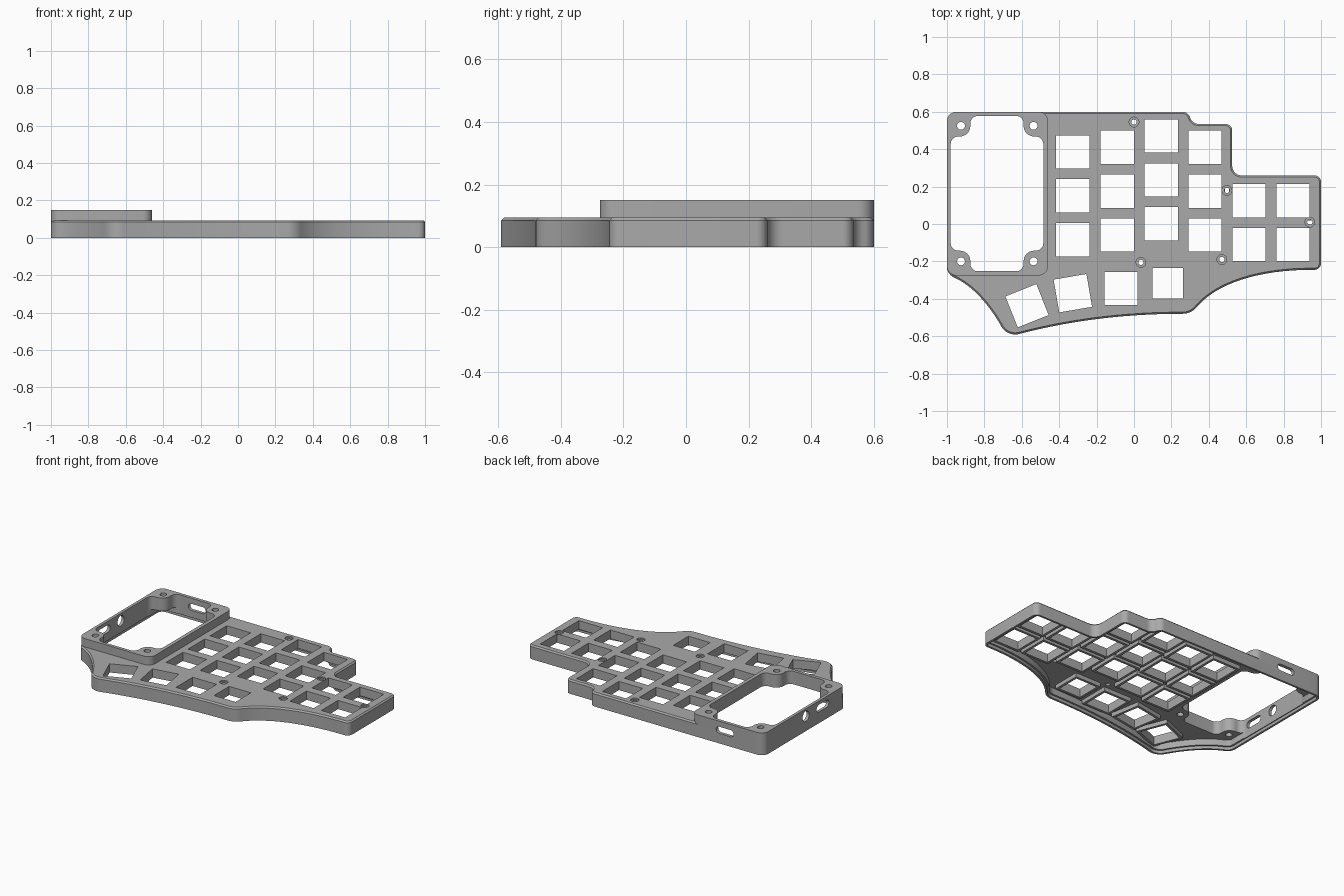
import bpy, bmesh
from math import pi, cos, sin
from mathutils import Matrix, Vector

cube = bpy.data.objects.get("Cube")
if cube:
    bpy.data.objects.remove(cube)

grey = bpy.data.materials.new("matte grey")
grey.use_nodes = True
grey.diffuse_color = (0.4, 0.4, 0.4, 1)
grey.node_tree.nodes["Principled BSDF"].inputs["Base Color"].default_value = (0.4, 0.4, 0.4, 1)


def arc_path(arcs, steps=8):
    """Arcs of (start, control, end), joined by straight lines."""
    points = []
    for x0, y0, cx, cy, x1, y1 in arcs:
        a, c, b = Vector((x0, y0)), Vector((cx, cy)), Vector((x1, y1))
        w = sin((a - c).angle(b - c) / 2)
        n = steps * 2 if (a - b).length > 0.2 else steps
        for i in range(n + 1):
            t = i / n
            k0, k1, k2 = (1 - t) ** 2, 2 * w * t * (1 - t), t * t
            points.append((a * k0 + c * k1 + b * k2) / (k0 + k1 + k2))
    return [p for i, p in enumerate(points) if (p - points[i - 1]).length > 1e-4]


def rounded_rect(w, h, r, steps=8):
    x, y = w / 2, h / 2
    return arc_path([(x, y - r, x, y, x - r, y), (r - x, y, -x, y, -x, y - r),
                     (-x, r - y, -x, -y, r - x, -y), (x - r, -y, x, -y, x, r - y)], steps)


def circle(r, n=24):
    return [Vector((r * cos(2 * pi * i / n), r * sin(2 * pi * i / n))) for i in range(n)]


def square(s):
    return [Vector((x * s / 2, y * s / 2)) for x, y in ((1, 1), (-1, 1), (-1, -1), (1, -1))]


def inset_path(path, d):
    """Move every point inward along its mitred normal."""
    centre = sum(p.cross(path[i - 1]) for i, p in enumerate(path))
    side = 1 if centre < 0 else -1
    result = []
    for i, p in enumerate(path):
        u = (p - path[i - 1]).normalized()
        v = (path[(i + 1) % len(path)] - p).normalized()
        n = Vector((-u.y - v.y, u.x + v.x)).normalized() * side
        result.append(p + n * d / max(0.5, abs(n.dot(Vector((-u.y, u.x))))))
    return result


def add_prism(bm, path, layers, matrix=Matrix()):
    """Stack rings of (height, inset) and cap both ends."""
    rings = []
    for z, d in layers:
        ring = inset_path(path, d) if d else path
        rings.append([bm.verts.new(matrix @ Vector((p.x, p.y, z))) for p in ring])
    n = len(path)
    for low, high in zip(rings, rings[1:]):
        for i in range(n):
            bm.faces.new((low[i], low[(i + 1) % n], high[(i + 1) % n], high[i]))
    bm.faces.new(rings[0][::-1])
    bm.faces.new(rings[-1])


def build(name, prisms):
    bm = bmesh.new()
    for args in prisms:
        add_prism(bm, *args)
    bmesh.ops.recalc_face_normals(bm, faces=bm.faces)
    mesh = bpy.data.meshes.new(name)
    bm.to_mesh(mesh)
    bm.free()
    mesh.materials.append(grey)
    obj = bpy.data.objects.new(name, mesh)
    bpy.context.collection.objects.link(obj)
    return obj


def cut(obj, cutters):
    for cutter in cutters:
        mod = obj.modifiers.new("cut", 'BOOLEAN')
        mod.operation, mod.solver, mod.object = 'DIFFERENCE', 'EXACT', cutter
    bpy.context.view_layer.update()
    graph = bpy.context.evaluated_depsgraph_get()
    mesh = bpy.data.meshes.new_from_object(obj.evaluated_get(graph))
    obj.modifiers.clear()
    obj.data = mesh


def at(x, y, z=0, turn=0):
    return Matrix.Translation((x, y, z)) @ Matrix.Rotation(turn, 4, 'Z')


# Outline of the case, clockwise from the back left corner
outline = arc_path([
    (-1, 0.55, -1, 0.6, -0.95, 0.6),
    (0.26, 0.6, 0.29, 0.6, 0.3, 0.57), (0.3, 0.57, 0.31, 0.535, 0.345, 0.535),
    (0.49, 0.535, 0.525, 0.535, 0.525, 0.5), (0.525, 0.31, 0.525, 0.26, 0.575, 0.26),
    (0.965, 0.26, 1, 0.26, 1, 0.225), (1, -0.21, 1, -0.245, 0.965, -0.245),
    (0.95, -0.245, 0.5, -0.245, 0.335, -0.445), (0.335, -0.445, 0.305, -0.48, 0.26, -0.48),
    (0.26, -0.48, -0.2, -0.48, -0.61, -0.587), (-0.61, -0.587, -0.67, -0.605, -0.705, -0.555),
    (-0.705, -0.555, -0.82, -0.35, -0.96, -0.287), (-0.96, -0.287, -1, -0.27, -1, -0.23)])

# Tower opening: a stepped corner repeated in all four quadrants
corner = [(0.2475, 0.265, 0.2475, 0.305, 0.2075, 0.305),
          (0.2, 0.305, 0.1425, 0.305, 0.1425, 0.36),
          (0.1425, 0.375, 0.1425, 0.415, 0.1025, 0.415)]
opening = []
for sx, sy in ((1, 1), (-1, 1), (-1, -1), (1, -1)):
    quarter = [Vector((p.x * sx, p.y * sy)) for p in arc_path(corner)]
    opening += quarter if sx * sy > 0 else quarter[::-1]
tower_spot = (-0.7325, 0.1625)

# Key positions: columns of (x, top y, count), then the thumb keys
keys = [(x, y - 0.2345 * i, 0, 0.178)
        for x, y, count in ((-0.327, 0.385, 3), (-0.09, 0.41, 3), (0.145, 0.47, 3),
                            (0.38, 0.41, 3), (0.615, 0.125, 2), (0.85, 0.125, 2))
        for i in range(count)]
keys += [(0.18, -0.317, 0, 0.162), (-0.07, -0.345, 0, 0.178),
         (-0.327, -0.37, 0.17, 0.178), (-0.572, -0.437, 0.38, 0.178)]
screws = [(0, 0.545), (0.497, 0.18), (0.94, 0.01), (0.47, -0.19), (0.037, -0.205)]
tower_screws = [(x, y) for x in (-0.925, -0.537) for y in (-0.2, 0.525)]

# Cutters
through = [(-0.1, 0), (0.3, 0)]
key_cut = build("key_cutter", [(square(s), through, at(x, y, 0, r)) for x, y, r, s in keys])
opening_cut = build("opening_cutter", [(opening, through, at(*tower_spot))])
cavity_cut = build("cavity_cutter", [(outline, [(-0.02, 0.014), (0.02, 0.014),
                                                (0.0201, 0.026), (0.062, 0.026)])])
screw_cut = build("screw_cutter",
                  [(circle(0.014), through, at(x, y)) for x, y in screws]
                  + [(circle(0.021), through, at(x, y)) for x, y in tower_screws])
recess_cut = build("recess_cutter", [(circle(0.026), [(0.085, 0), (0.12, 0)], at(x, y))
                                     for x, y in screws])
sideways = Matrix.Rotation(pi / 2, 4, 'Z') @ Matrix.Rotation(pi / 2, 4, 'X')
backward = Matrix.Rotation(pi / 2, 4, 'X')
depth = [(-0.05, 0), (0.05, 0)]
port_cut = build("port_cutter", [
    (rounded_rect(0.13, 0.05, 0.024), depth, at(-1, -0.03, 0.1) @ sideways),
    (circle(0.035), depth, at(-1, 0.15, 0.1) @ sideways),
    (rounded_rect(0.13, 0.045, 0.022), depth, at(-0.71, 0.6, 0.09) @ backward)])

# Case shell with chamfered top edge
case = build("case_shell", [(outline, [(0, 0), (0.085, 0), (0.094, 0.009)])])
cut(case, [cavity_cut, key_cut, opening_cut, screw_cut, recess_cut, port_cut])

# Raised tower frame
tower = build("tower_frame", [(rounded_rect(0.54, 0.875, 0.05), [(0.08, 0), (0.15, 0)],
                               at(-0.73, 0.1625))])
cut(tower, [opening_cut, screw_cut, port_cut])

# Collars around the key holes on the underside
collars = build("key_collars", [(square(s + 0.034), [(0.035, 0), (0.07, 0)], at(x, y, 0, r))
                                for x, y, r, s in keys])
cut(collars, [key_cut])

for cutter in (key_cut, opening_cut, cavity_cut, screw_cut, recess_cut, port_cut):
    bpy.data.objects.remove(cutter)

bpy.ops.object.select_all(action='DESELECT')
for obj in (case, tower, collars):
    obj.select_set(True)
bpy.context.view_layer.objects.active = case
bpy.ops.object.shade_smooth_by_angle()
